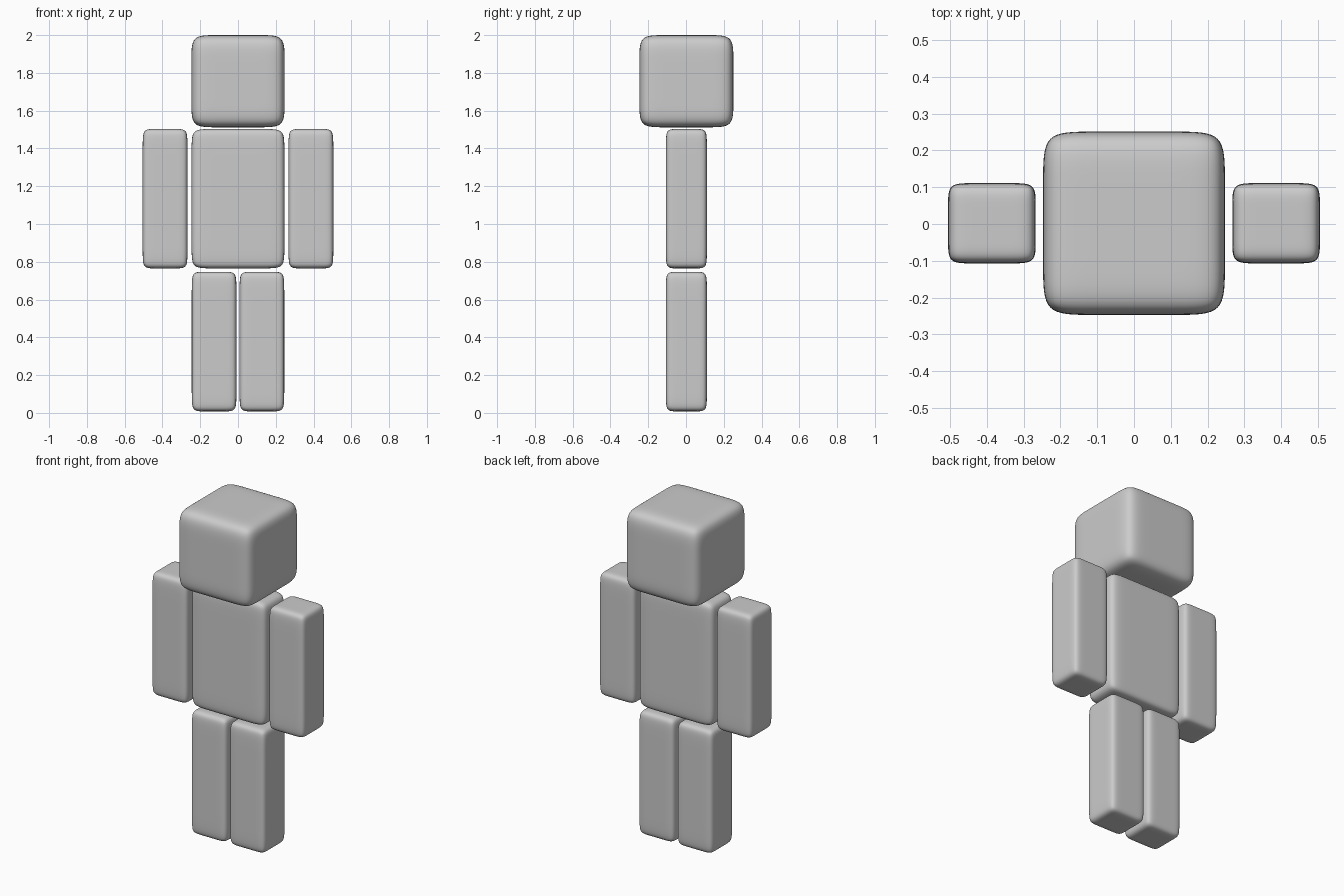
import bpy, bmesh

if "Cube" in bpy.data.objects:
    bpy.data.objects.remove(bpy.data.objects["Cube"])

grey = bpy.data.materials.new("light_grey")
grey.diffuse_color = (0.6, 0.6, 0.6, 1)
grey.use_nodes = True
grey.node_tree.nodes["Principled BSDF"].inputs["Base Color"].default_value = grey.diffuse_color
Y = 0.002  # shared depth centre


def soft_box(name, centre, half, inset):
    """Box with support loops set in from each edge, rounded by subdivision."""
    bm = bmesh.new()
    bmesh.ops.create_cube(bm, size=2)
    for v in bm.verts:
        v.co = [v.co[i] * half[i] for i in range(3)]
    for axis in range(3):
        for side in (-1, 1):
            co, no = [0, 0, 0], [0, 0, 0]
            co[axis] = side * (half[axis] - inset[axis])
            no[axis] = 1
            geom = bm.verts[:] + bm.edges[:] + bm.faces[:]
            bmesh.ops.bisect_plane(bm, geom=geom, plane_co=co, plane_no=no)
    for f in bm.faces:
        f.smooth = True
    mesh = bpy.data.meshes.new(name)
    bm.to_mesh(mesh)
    bm.free()
    mesh.materials.append(grey)
    obj = bpy.data.objects.new(name, mesh)
    obj.location = centre
    bpy.context.collection.objects.link(obj)
    sub = obj.modifiers.new("rounding", 'SUBSURF')
    sub.levels = sub.render_levels = 3
    return obj


# Head and torso
soft_box("head", (0, Y, 1.756), (0.247, 0.249, 0.244), (0.12, 0.12, 0.12))
soft_box("torso", (0, Y, 1.134), (0.246, 0.109, 0.369), (0.10, 0.055, 0.09))

# Paired limbs
for side, label in ((-1, "left"), (1, "right")):
    soft_box(label + "_arm", (side * 0.386, Y, 1.134), (0.119, 0.109, 0.369),
             (0.06, 0.055, 0.08))
    soft_box(label + "_leg", (side * 0.1265, Y, 0.3775), (0.1185, 0.109, 0.3695),
             (0.06, 0.055, 0.08))
